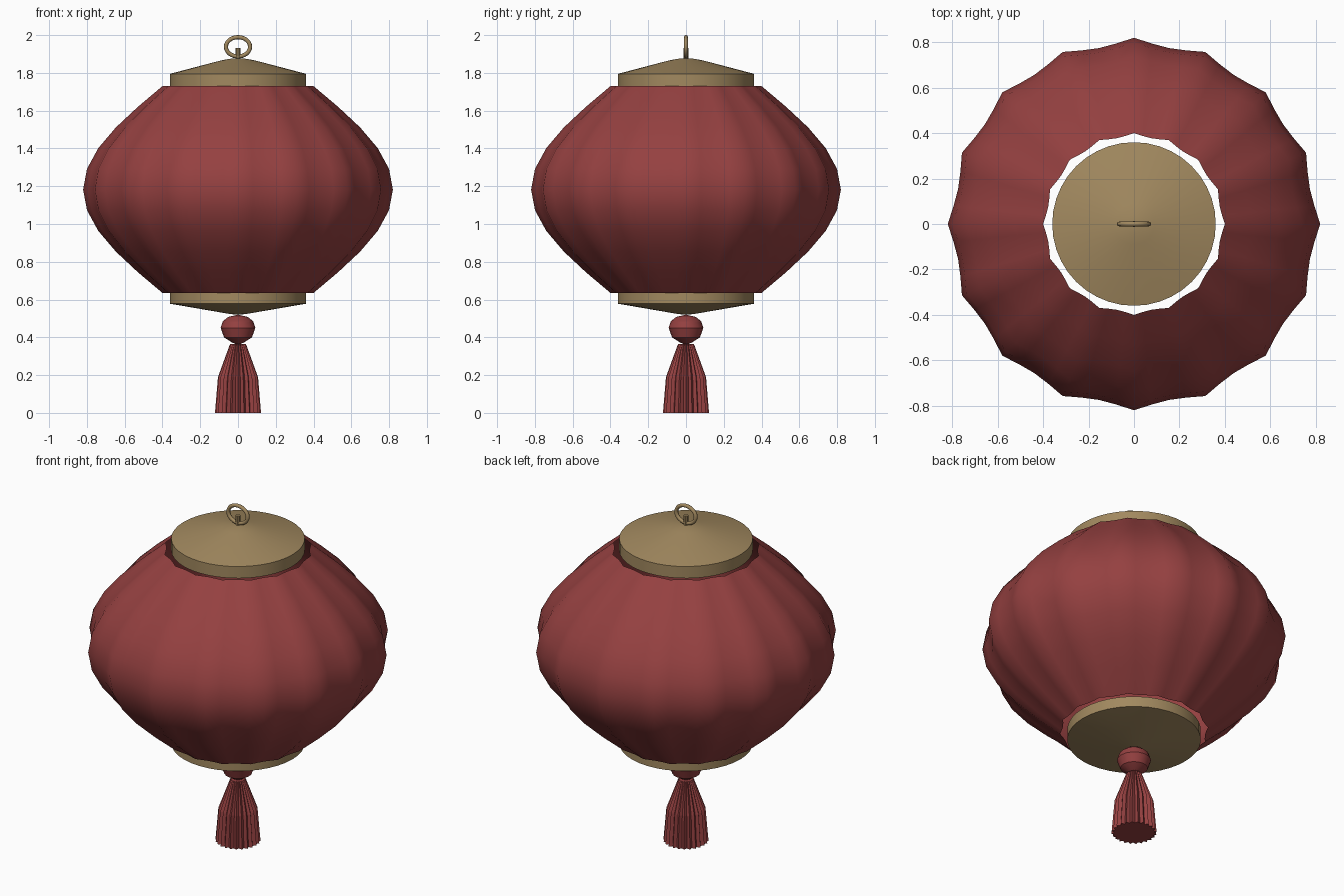
import bpy
import bmesh
from math import sin, cos, pi, radians

cube = bpy.data.objects.get("Cube")
if cube:
    bpy.data.objects.remove(cube, do_unlink=True)


def make_material(name, rgb):
    mat = bpy.data.materials.new(name)
    mat.use_nodes = True
    colour = (*rgb, 1.0)
    mat.diffuse_color = colour
    bsdf = next(n for n in mat.node_tree.nodes if n.type == "BSDF_PRINCIPLED")
    bsdf.inputs["Base Color"].default_value = colour
    return mat


red = make_material("dull red", (0.30, 0.052, 0.052))
gold = make_material("antique gold", (0.36, 0.25, 0.115))


def finish(name, bm, mat, angle):
    """Turn a bmesh into an object, smooth below the given angle."""
    mesh = bpy.data.meshes.new(name)
    bm.to_mesh(mesh)
    bm.free()
    mesh.materials.append(mat)
    for poly in mesh.polygons:
        poly.use_smooth = angle > 0
    if 0 < angle < 180:
        mesh.set_sharp_from_angle(angle=radians(angle))
    obj = bpy.data.objects.new(name, mesh)
    bpy.context.collection.objects.link(obj)
    return obj


def lathe(name, profile, sides, mat, angle=30, ripple=lambda i: 1.0):
    """Spin a bottom-to-top (radius, z) profile; ripple scales each column."""
    bm = bmesh.new()
    columns = []
    for i in range(sides):
        a = 2 * pi * i / sides
        columns.append([bm.verts.new((r * ripple(i) * cos(a), r * ripple(i) * sin(a), z))
                        for r, z in profile])
    for i, col in enumerate(columns):
        nxt = columns[(i + 1) % sides]
        for k in range(len(profile) - 1):
            bm.faces.new((col[k], nxt[k], nxt[k + 1], col[k + 1]))
    bmesh.ops.remove_doubles(bm, verts=bm.verts, dist=1e-5)
    return finish(name, bm, mat, angle)


# Ribbed paper shell, open at both ends
BOTTOM, TOP, ROWS = 0.635, 1.73, 10
shell_profile = [(0.40 + 0.42 * sin(pi * k / ROWS), BOTTOM + (TOP - BOTTOM) * k / ROWS)
                 for k in range(ROWS + 1)]
lathe("lantern_shell", shell_profile, 64, red, 180,
      lambda i: 1 - 0.037 * abs(sin(pi * i / 4)))

# Metal caps
lathe("top_cap", [(0, 1.725), (0.36, 1.725), (0.36, 1.795), (0.09, 1.866), (0.04, 1.875), (0, 1.878)],
      40, gold)
lathe("bottom_cap", [(0, 0.52), (0.04, 0.523), (0.36, 0.578), (0.36, 0.64), (0, 0.64)], 40, gold)

# Hanging ring and its post
bm = bmesh.new()
loops = []
for i in range(24):
    a = 2 * pi * i / 24
    loop = []
    for j in range(8):
        b = 2 * pi * j / 8
        loop.append(bm.verts.new(((0.064 + 0.011 * cos(b)) * cos(a), 0.011 * sin(b),
                                  1.938 + (0.051 + 0.011 * cos(b)) * sin(a))))
    loops.append(loop)
for i, loop in enumerate(loops):
    nxt = loops[(i + 1) % len(loops)]
    for j in range(8):
        k = (j + 1) % 8
        bm.faces.new((loop[j], loop[k], nxt[k], nxt[j]))
bmesh.ops.recalc_face_normals(bm, faces=bm.faces)
finish("hanging_ring", bm, gold, 180)
lathe("ring_post", [(0, 1.86), (0.013, 1.86), (0.013, 1.933), (0, 1.933)], 10, gold)

# Knot bead under the lantern
lathe("tassel_bead", [(0, 0.36), (0.03, 0.372), (0.074, 0.40), (0.092, 0.45), (0.08, 0.485),
                      (0.052, 0.508), (0, 0.52)], 16, red, 25)

# Pleated tassel
lathe("tassel", [(0, 0), (0.122, 0), (0.106, 0.19), (0.042, 0.365), (0, 0.365)], 48, red, 0,
      lambda i: 1.0 if i % 2 == 0 else 0.87)
